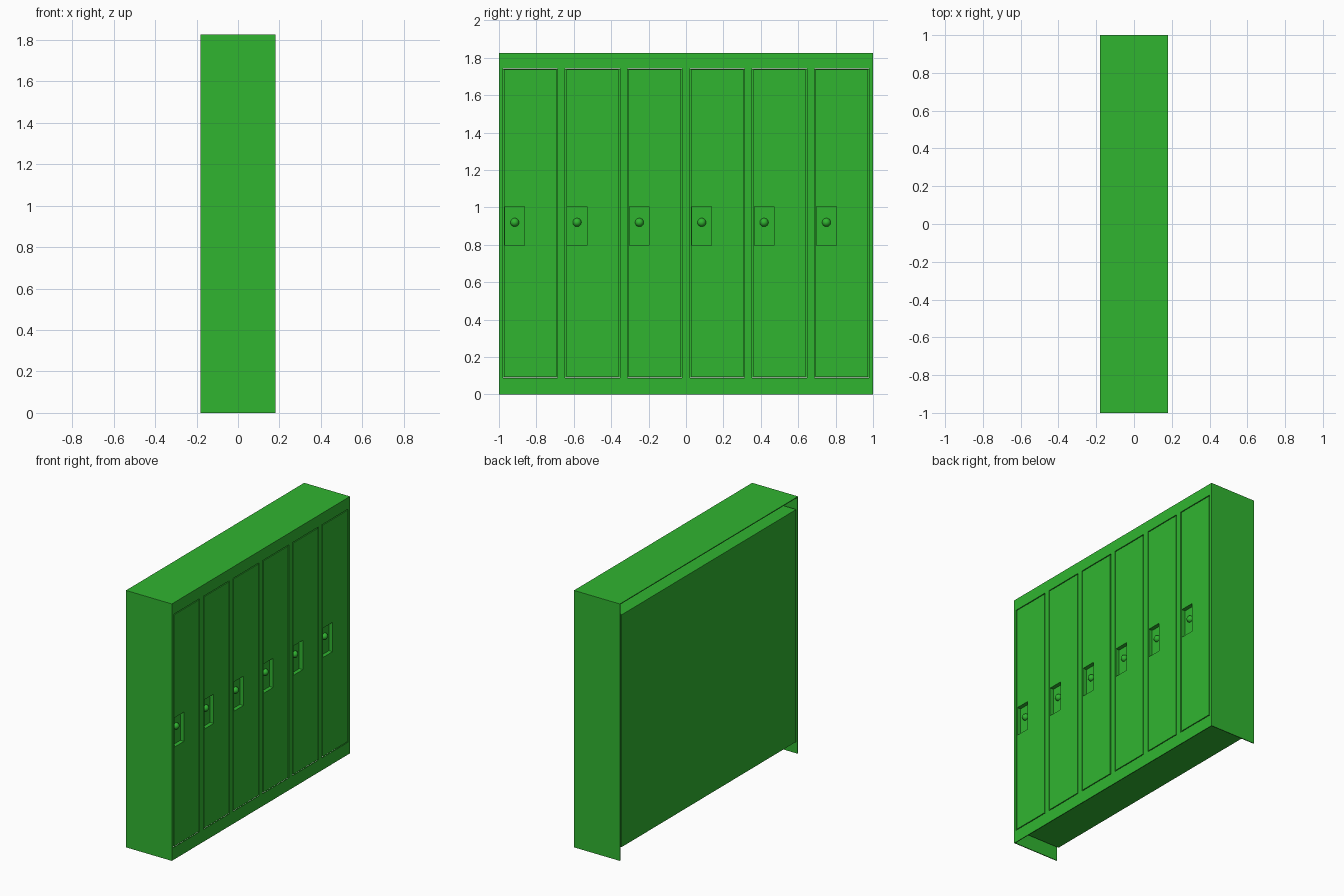
import bpy, bmesh, math
from mathutils import Matrix, Vector

if "Cube" in bpy.data.objects:
    bpy.data.objects.remove(bpy.data.objects["Cube"])

DEPTH, WIDTH, HEIGHT = 0.36, 2.0, 1.825
FRONT, BACK = DEPTH / 2, -DEPTH / 2
SHEET = 0.006                      # sheet metal thickness
Z0, Z1 = 0.09, 1.74                # door bottom and top
PITCH = WIDTH / 6
CENTRES = [(i - 2.5) * PITCH for i in range(6)]
DOOR_W, GAP = 0.280, 0.006
INNER = 0.145                      # front of the inner box

green = bpy.data.materials.new("green_paint")
green.diffuse_color = (0.03, 0.46, 0.03, 1)
green.use_nodes = True
green.node_tree.nodes["Principled BSDF"].inputs["Base Color"].default_value = green.diffuse_color


def boxes(name, ranges):
    """One mesh object made of boxes given as (x0, x1, y0, y1, z0, z1)."""
    bm = bmesh.new()
    for x0, x1, y0, y1, z0, z1 in ranges:
        mid = Vector(((x0 + x1) / 2, (y0 + y1) / 2, (z0 + z1) / 2))
        size = Matrix.Diagonal((x1 - x0, y1 - y0, z1 - z0, 1))
        bmesh.ops.create_cube(bm, size=1, matrix=Matrix.Translation(mid) @ size)
    mesh = bpy.data.meshes.new(name)
    bm.to_mesh(mesh)
    bm.free()
    mesh.materials.append(green)
    obj = bpy.data.objects.new(name, mesh)
    bpy.context.collection.objects.link(obj)
    return obj


def cut(obj, cutter):
    mod = obj.modifiers.new("cut", "BOOLEAN")
    mod.operation = "DIFFERENCE"
    mod.solver = "EXACT"
    mod.object = cutter
    cutter.hide_render = True
    cutter.hide_set(True)


# Outer shell, open at the back and underneath
for name, s in (("left_side", -1), ("right_side", 1)):
    y = sorted((s, s * (1 - SHEET)))
    boxes(name, [(BACK, FRONT - SHEET, *y, 0, HEIGHT - SHEET)])
boxes("top_panel", [(BACK, FRONT - SHEET, -1, 1, HEIGHT - SHEET, HEIGHT)])

# Front frame with six door openings
frame = boxes("front_frame", [(FRONT - SHEET, FRONT, -1, 1, 0, HEIGHT)])
half = DOOR_W / 2 + GAP
cut(frame, boxes("opening_cutter", [
    (FRONT - 0.02, FRONT + 0.02, c - half, c + half, Z0 - GAP / 2, Z1 + GAP / 2)
    for c in CENTRES]))

# Inner locker body
boxes("inner_body", [(BACK, INNER, -0.98, 0.98, Z0, Z1)])

# Doors with recessed latch pockets and round knobs
pocket = boxes("pocket_cutter", [
    (FRONT - 0.028, FRONT + 0.02, c - 0.135, c - 0.03, 0.797, 1.005)
    for c in CENTRES])
for i, c in enumerate(CENTRES, 1):
    door = boxes(f"door_{i}", [(INNER + 0.001, FRONT, c - DOOR_W / 2, c + DOOR_W / 2,
                                Z0 + GAP / 2, Z1 - GAP / 2)])
    cut(door, pocket)

    bpy.ops.mesh.primitive_uv_sphere_add(
        segments=24, ring_count=12, radius=0.023,
        location=(FRONT - 0.027, c - 0.0825, 0.92), rotation=(0, math.pi / 2, 0))
    knob = bpy.context.object
    knob.name = f"knob_{i}"
    knob.data.materials.append(green)
    bpy.ops.object.shade_smooth_by_angle()
